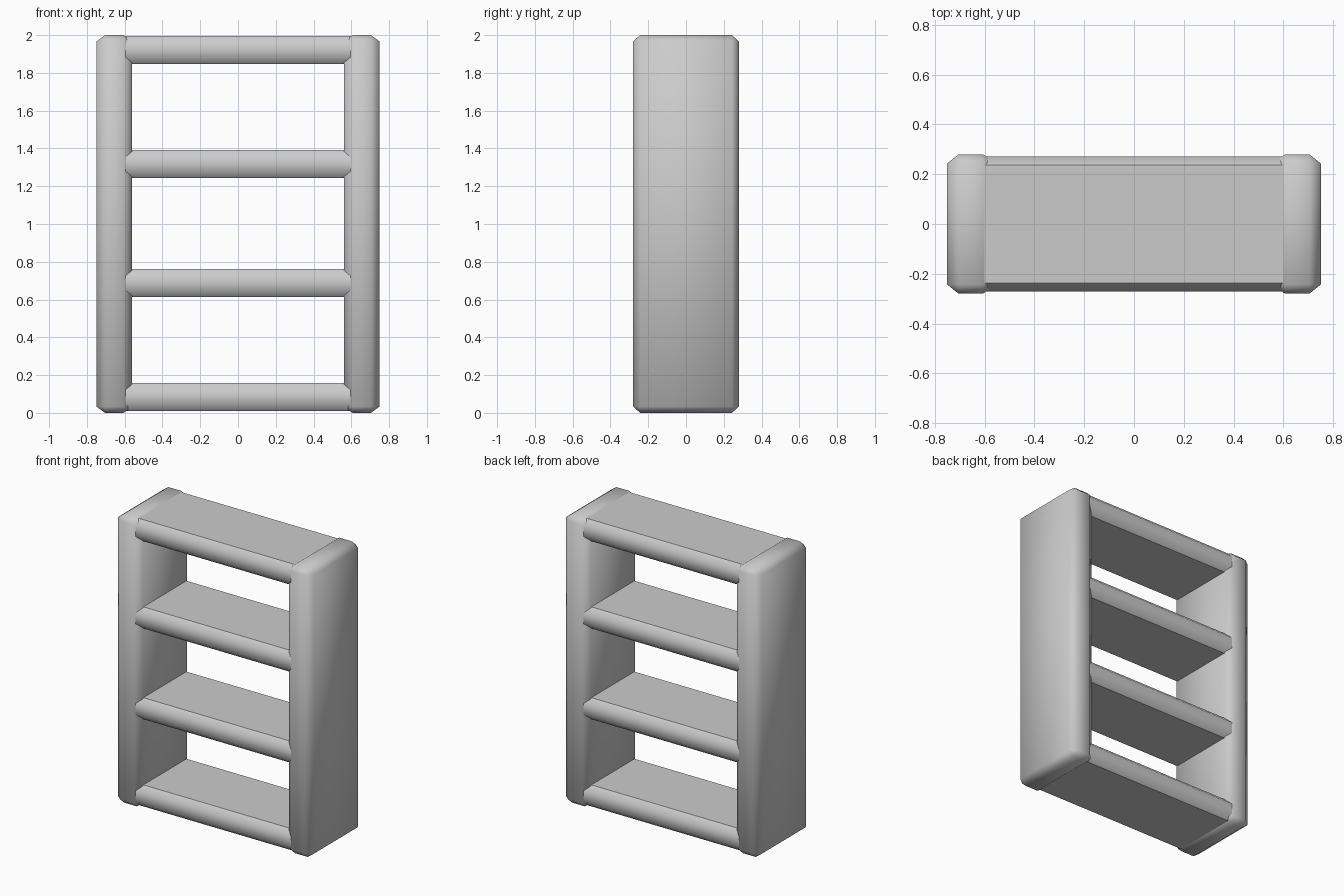
import bpy, bmesh
from mathutils import Vector

if "Cube" in bpy.data.objects:
    bpy.data.objects.remove(bpy.data.objects["Cube"])

grey = bpy.data.materials.new("plain grey")
grey.diffuse_color = (0.6, 0.6, 0.6, 1)
grey.use_nodes = True
grey.node_tree.nodes["Principled BSDF"].inputs["Base Color"].default_value = grey.diffuse_color


def chamfered_box(name, centre, size, cut, along_x_only=False):
    """Box with one-step chamfers whose depth differs per axis."""
    bm = bmesh.new()
    bmesh.ops.create_cube(bm, size=1)
    # chamfer by 1 in a stretched space, then scale back
    bmesh.ops.scale(bm, verts=bm.verts, vec=[s / c for s, c in zip(size, cut)])
    edges = bm.edges[:]
    if along_x_only:
        edges = [e for e in edges
                 if abs(e.verts[0].co.x - e.verts[1].co.x) > 0.01]
    bmesh.ops.bevel(bm, geom=edges, offset=1, segments=1,
                    affect='EDGES', profile=0.5)
    bmesh.ops.scale(bm, verts=bm.verts, vec=cut)
    bmesh.ops.translate(bm, verts=bm.verts, vec=Vector(centre))
    bmesh.ops.recalc_face_normals(bm, faces=bm.faces)
    for f in bm.faces:
        f.smooth = True
        # shelves keep crisp borders round their flat tops, bottoms and ends
        if along_x_only and max(abs(f.normal.z), abs(f.normal.x)) > 0.95:
            for e in f.edges:
                e.smooth = False
    mesh = bpy.data.meshes.new(name)
    bm.to_mesh(mesh)
    bm.free()
    mesh.materials.append(grey)
    obj = bpy.data.objects.new(name, mesh)
    bpy.context.collection.objects.link(obj)
    return obj


# upright side panels
for label, sign in (("left", -1), ("right", 1)):
    chamfered_box(label + "_side_panel", (sign * 0.655, 0, 1),
                  (0.19, 0.56, 2.0), (0.046, 0.037, 0.034))

# four shelves, ends buried in the side panels
for i, z in enumerate((0.084, 0.688, 1.317, 1.921)):
    chamfered_box("shelf_%d" % (i + 1), (0, 0, z),
                  (1.22, 0.544, 0.149), (0.04, 0.036, 0.037),
                  along_x_only=True)
